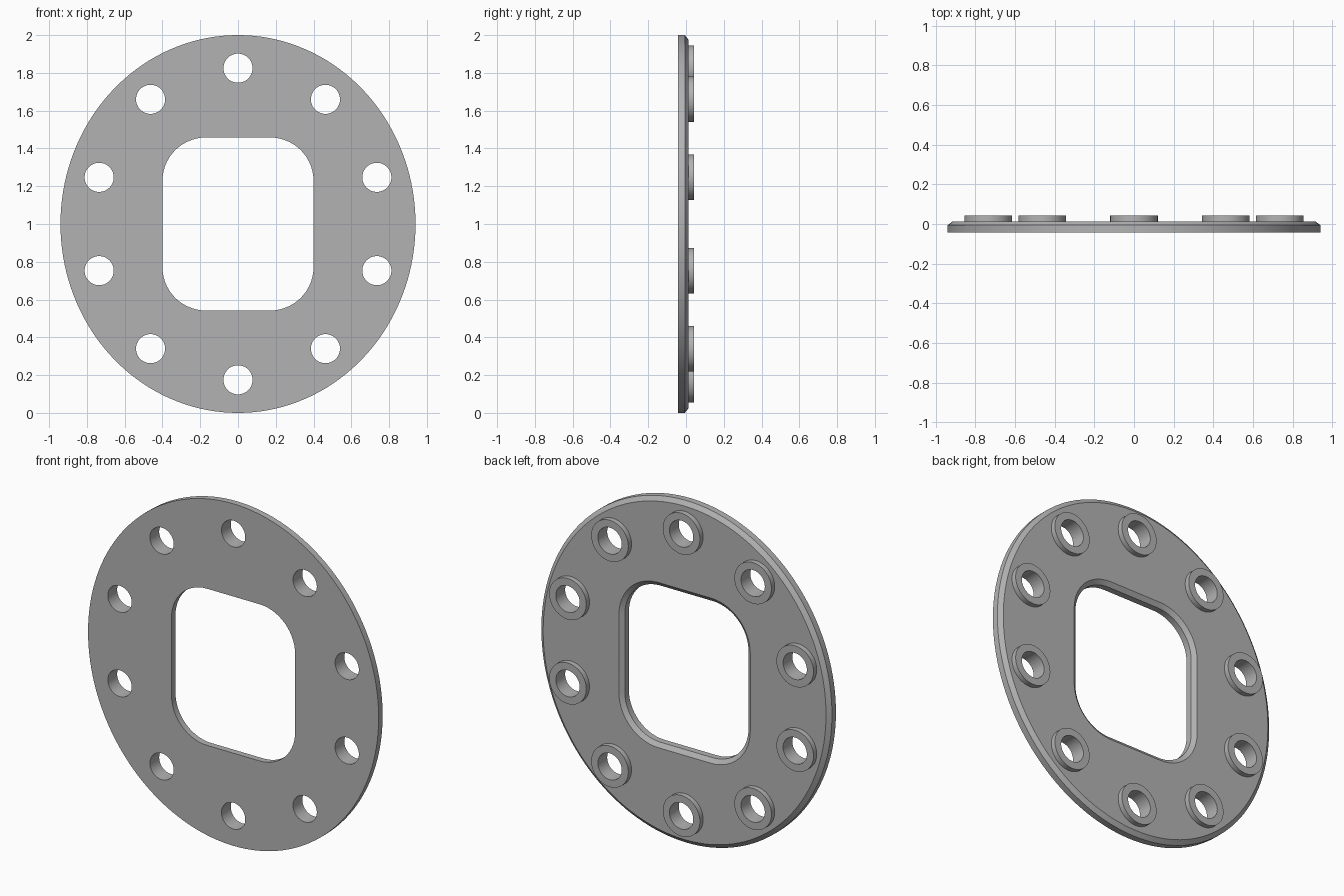
import bpy, bmesh, math

if "Cube" in bpy.data.objects:
    bpy.data.objects.remove(bpy.data.objects["Cube"])

FRONT, SHOULDER, BACK, BOSS = -0.043, -0.006, 0.013, 0.043   # depths along y
CHAMFER = 0.025
HOLE_R, BOSS_R = 0.077, 0.12

bm = bmesh.new()


def ring(points, y):
    """Closed loop of edges in the plane y."""
    vs = [bm.verts.new((x, y, z + 1.0)) for x, z in points]
    return [bm.edges.new((v, vs[(i + 1) % len(vs)])) for i, v in enumerate(vs)]


def ellipse(a, b, cx=0.0, cz=0.0, n=48):
    return [(cx + a * math.cos(2 * math.pi * i / n),
             cz + b * math.sin(2 * math.pi * i / n)) for i in range(n)]


def rounded_rect(a, b, r, n=14):
    pts = []
    for k, (sx, sz) in enumerate([(1, 1), (-1, 1), (-1, -1), (1, -1)]):
        for i in range(n + 1):
            t = (k + i / n) * math.pi / 2
            pts.append((sx * (a - r) + r * math.cos(t), sz * (b - r) + r * math.sin(t)))
    return pts


def wall(*rings):
    for r0, r1 in zip(rings, rings[1:]):
        n = len(r0)
        for i in range(n):
            a, b = r0[i].verts
            c, d = r1[i].verts
            bm.faces.new((a, b, d, c))


# Outer rim, chamfered on the back
rim = [ring(ellipse(0.94 - c, 1.0 - c, n=144), y)
       for c, y in ((0, FRONT), (0, SHOULDER), (CHAMFER, BACK))]
wall(*rim)

# Central rounded opening, chamfered on the back
opening = [ring(rounded_rect(0.40 + c, 0.458 + c, 0.23 + c), y)
           for c, y in ((0, FRONT), (0, SHOULDER), (CHAMFER, BACK))]
wall(*opening)

# Ten bolt holes, each with a raised boss on the back
centres = [(0, s * 0.825) for s in (1, -1)]
centres += [(sx * x, sz * z) for x, z in ((0.463, 0.66), (0.735, 0.247))
            for sx in (1, -1) for sz in (1, -1)]
front_edges, back_edges = rim[0] + opening[0], rim[2] + opening[2]
for cx, cz in centres:
    rings = [ring(ellipse(r, r, cx, cz), y)
             for r, y in ((HOLE_R, FRONT), (HOLE_R, BOSS), (BOSS_R, BOSS), (BOSS_R, BACK))]
    wall(*rings)
    front_edges += rings[0]
    back_edges += rings[3]

# Flat front and back faces around the openings
for edges in (front_edges, back_edges):
    bmesh.ops.triangle_fill(bm, edges=edges, use_beauty=True, use_dissolve=False)
bmesh.ops.recalc_face_normals(bm, faces=bm.faces[:])

mesh = bpy.data.meshes.new("flange_plate")
bm.to_mesh(mesh)
bm.free()
plate = bpy.data.objects.new("flange_plate", mesh)
bpy.context.collection.objects.link(plate)

grey = bpy.data.materials.new("plain grey")
grey.diffuse_color = (0.45, 0.45, 0.45, 1)
grey.use_nodes = True
grey.node_tree.nodes["Principled BSDF"].inputs["Base Color"].default_value = grey.diffuse_color
mesh.materials.append(grey)

bpy.context.view_layer.objects.active = plate
plate.select_set(True)
bpy.ops.object.shade_smooth_by_angle(angle=math.radians(25))
